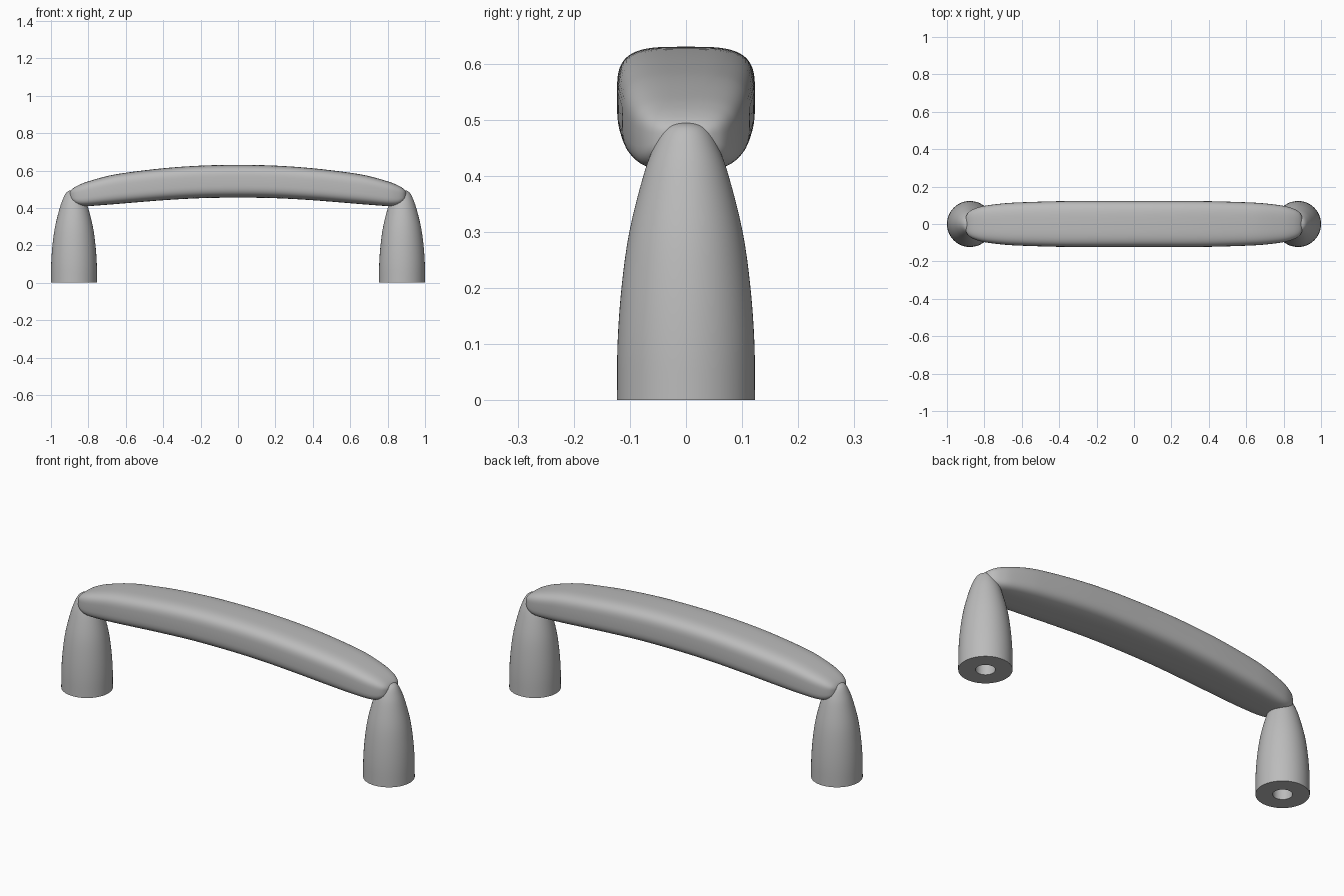
import bpy, bmesh, math
from mathutils import Vector

cube = bpy.data.objects.get("Cube")
if cube:
    bpy.data.objects.remove(cube)

GREY = (0.5, 0.5, 0.5, 1)
metal = bpy.data.materials.new("satin_grey")
metal.use_nodes = True
metal.diffuse_color = GREY
metal.node_tree.nodes["Principled BSDF"].inputs["Base Color"].default_value = GREY


def smooth_path(points, steps):
    """Catmull-Rom curve through the points."""
    pts = [Vector(p) for p in points]
    pts = [2 * pts[0] - pts[1]] + pts + [2 * pts[-1] - pts[-2]]
    out = []
    for a, b, c, d in zip(pts, pts[1:], pts[2:], pts[3:]):
        for i in range(steps):
            t = i / steps
            out.append(0.5 * (2 * b + (c - a) * t + (2 * a - 5 * b + 4 * c - d) * t ** 2
                              + (3 * b - a - 3 * c + d) * t ** 3))
    return out + [pts[-2]]


def loft(name, rings, closed=False):
    """Skin a list of point rings, either capped or joined end to end."""
    bm = bmesh.new()
    loops = [[bm.verts.new(p) for p in ring] for ring in rings]
    pairs = list(zip(loops, loops[1:]))
    if closed:
        pairs.append((loops[-1], loops[0]))
    else:
        bm.faces.new(loops[0])
        bm.faces.new(loops[-1])
    n = len(loops[0])
    for a, b in pairs:
        for i in range(n):
            j = (i + 1) % n
            bm.faces.new((a[i], a[j], b[j], b[i]))
    bmesh.ops.recalc_face_normals(bm, faces=bm.faces)
    mesh = bpy.data.meshes.new(name)
    bm.to_mesh(mesh)
    bm.free()
    mesh.materials.append(metal)
    obj = bpy.data.objects.new(name, mesh)
    bpy.context.collection.objects.link(obj)
    bpy.ops.object.select_all(action='DESELECT')
    obj.select_set(True)
    bpy.context.view_layer.objects.active = obj
    bpy.ops.object.shade_smooth_by_angle(angle=math.radians(40))
    return obj


def circle(cx, r, z, n=64):
    angles = [math.tau * i / n for i in range(n)]
    return [(cx + r * math.cos(a), r * math.sin(a), z) for a in angles]


def rounded_box(x, low, high, half, n=64, power=3.6):
    """Squarish cross-section of the grip at position x."""
    ring = []
    for i in range(n):
        c, s = math.cos(math.tau * i / n), math.sin(math.tau * i / n)
        y = math.copysign(abs(c) ** (2 / power), c) * half
        z = math.copysign(abs(s) ** (2 / power), s) * (high - low) / 2
        ring.append((x, y, (high + low) / 2 + z))
    return ring


# Legs: bullet-shaped posts with a screw hole in the base
leg_outline = smooth_path([(0.123, 0, 0), (0.122, 0.1, 0), (0.115, 0.2, 0), (0.101, 0.3, 0),
                           (0.076, 0.4, 0), (0.058, 0.45, 0), (0.042, 0.48, 0),
                           (0.025, 0.492, 0), (0.003, 0.495, 0)], 4)
hole = [(0.002, 0.25), (0.045, 0.25), (0.045, 0)]
for side, cx in (("left", 0.877), ("right", -0.877)):
    profile = hole + [(p.x, p.y) for p in leg_outline]
    loft(side + "_leg", [circle(cx, r, z) for r, z in profile])

# Grip: arched bar tapering to rounded ends (x, bottom, top, half width)
half_grip = [(0, 0.455, 0.63, 0.123), (0.2, 0.452, 0.626, 0.123), (0.4, 0.441, 0.612, 0.122),
             (0.6, 0.425, 0.588, 0.116), (0.7, 0.417, 0.57, 0.11), (0.8, 0.41, 0.542, 0.097),
             (0.85, 0.413, 0.523, 0.083), (0.88, 0.427, 0.506, 0.067),
             (0.895, 0.445, 0.492, 0.048), (0.9, 0.46, 0.48, 0.03)]
sections = [(-x, *rest) for x, *rest in half_grip[:0:-1]] + half_grip
loft("grip", [rounded_box(*s) for s in smooth_path(sections, 5)])
